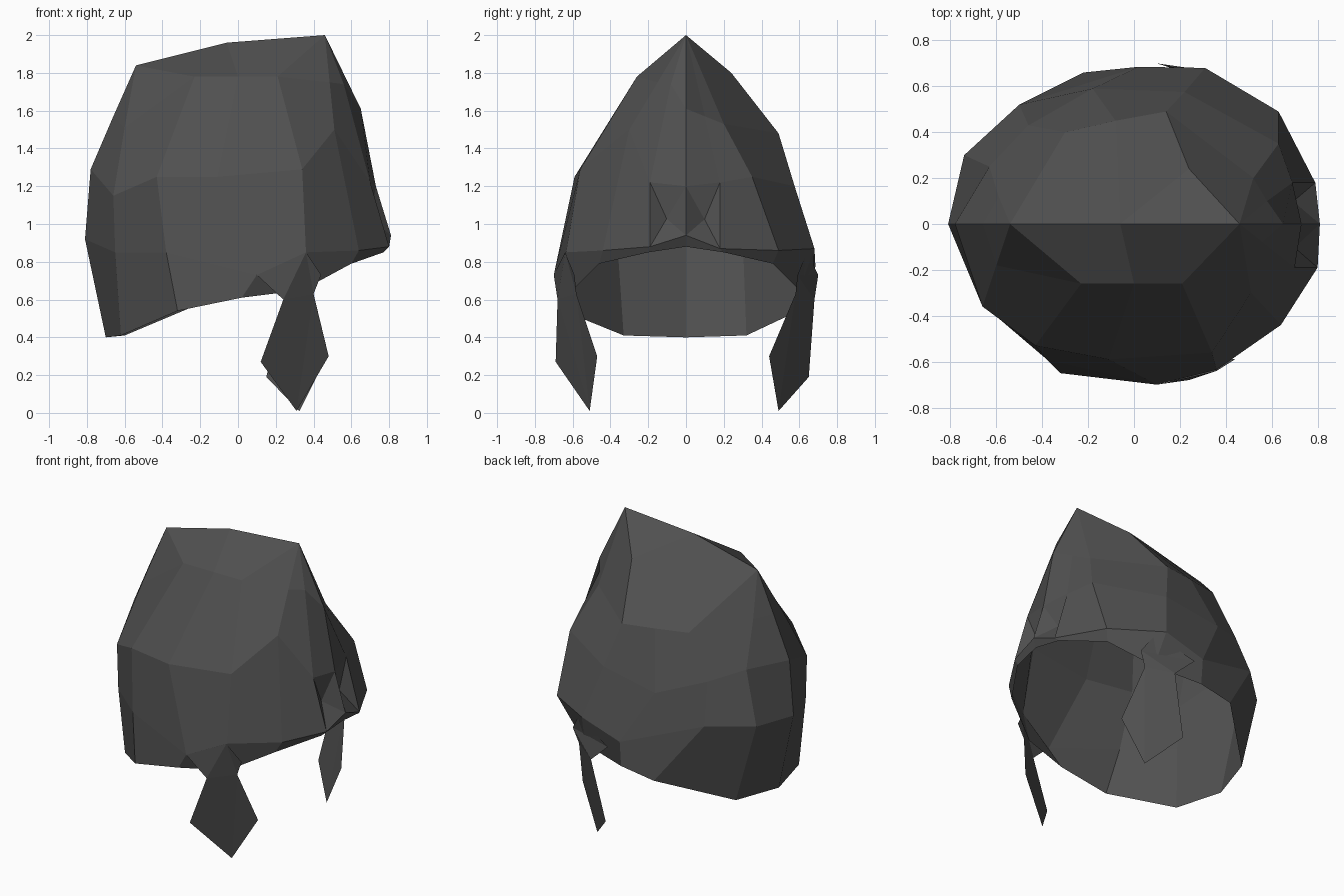
import bpy, bmesh
from mathutils import Vector

cube = bpy.data.objects.get("Cube")
if cube:
    bpy.data.objects.remove(cube, do_unlink=True)

cloth = bpy.data.materials.new("charcoal cloth")
cloth.use_nodes = True
tone = (0.08, 0.08, 0.08, 1)
cloth.diffuse_color = tone
cloth.node_tree.nodes["Principled BSDF"].inputs["Base Color"].default_value = tone
cloth.node_tree.nodes["Principled BSDF"].inputs["Roughness"].default_value = 0.9


def finish(name, bm):
    bmesh.ops.remove_doubles(bm, verts=bm.verts, dist=0.0005)
    bmesh.ops.recalc_face_normals(bm, faces=bm.faces)
    mesh = bpy.data.meshes.new(name)
    bm.to_mesh(mesh)
    bm.free()
    mesh.materials.append(cloth)
    bpy.context.collection.objects.link(bpy.data.objects.new(name, mesh))


def add_face(bm, points, side):
    bm.faces.new([bm.verts.new((x, y * side, z)) for x, y, z in points])


def loft(bm, rows, side):
    """Skin half-rings that run from the back to the face opening."""
    grid = [[bm.verts.new((x, y * side, z)) for x, y, z in row] for row in rows]
    for low, high in zip(grid, grid[1:]):
        for i in range(len(low) - 1):
            bm.faces.new((low[i], low[i + 1], high[i + 1], high[i]))


# Centre line shared by both halves
rim_back, belt_back, brow_back, upper_back = (-.70, 0, .40), (-.81, 0, .92), (-.78, 0, 1.29), (-.66, 0, 1.57)
rim_front, belt_front, brow_front, upper_front = (.79, 0, .88), (.81, 0, .94), (.73, 0, 1.20), (.65, 0, 1.61)
back, middle, peak = (-.54, 0, 1.84), (-.06, 0, 1.96), (.46, 0, 2)

# Right half of the hood: smooth side with a high flat shoulder
right_rows = (
    [rim_back, (-.62, .33, .41), (-.32, .65, .54), (.02, .67, .61),
     (.34, .60, .65), (.60, .46, .79), (.77, .20, .85), rim_front],
    [belt_back, (-.65, .36, .85), (-.38, .59, .85), (.10, .70, .73),
     (.36, .635, .85), (.64, .44, .86), (.80, .19, .88), belt_front],
    [brow_back, (-.66, .36, 1.15), (-.43, .53, 1.25), (-.11, .59, 1.25),
     (.34, .56, 1.29), (.51, .30, 1.50), (.70, .19, 1.22), brow_front],
    [upper_back, (-.60, .18, 1.51), (-.23, .26, 1.78), (0, .26, 1.78),
     (.21, .26, 1.78), (.485, .15, 1.75), (.56, .08, 1.74), upper_front],
    [back] * 3 + [middle] + [peak] * 4)

# Left half: a sloping pleat runs from the peak to the temple
pleat = (.24, .24, 1.80)
left_rows = (
    [rim_back, (-.60, .32, .41), (-.22, .66, .57), (.02, .67, .61),
     (.34, .60, .65), (.60, .46, .79), (.77, .20, .85), rim_front],
    [belt_back, (-.74, .30, .94), (-.50, .52, .96), (.02, .685, .78),
     (.31, .68, .87), (.63, .49, .86), (.79, .18, .87), belt_front],
    [brow_back, (-.63, .25, 1.28), (-.46, .43, 1.22), (-.18, .59, 1.13),
     (.22, .575, 1.20), (.63, .35, 1.25), (.69, .18, 1.22), brow_front],
    [upper_back, (-.59, .12, 1.56), (-.30, .40, 1.50), (-.08, .45, 1.49),
     (.14, .49, 1.48), (.52, .20, 1.53), (.58, .10, 1.57), upper_front],
    [back] * 3 + [middle, pleat] + [peak] * 3)

hood = bmesh.new()
loft(hood, right_rows, -1)
loft(hood, left_rows, 1)
add_face(hood, (middle, pleat, peak), 1)
bmesh.ops.remove_doubles(hood, verts=hood.verts, dist=0.0005)
bmesh.ops.dissolve_degenerate(hood, edges=hood.edges, dist=0.0005)

# Folded hollows at the front of the hood
front = [f for f in hood.faces
         if f.calc_center_median().x > .7 and .95 < f.calc_center_median().z < 1.2
         and abs(f.calc_center_median().y) < .15]
for v in bmesh.ops.poke(hood, faces=front)["verts"]:
    v.co += Vector((-.06, 0, -.03))
finish("hood", hood)

# Side straps: a gathered knot, a narrow neck and a pointed tail
knot = [(.10, .70, .73), (.36, .64, .85), (.44, .59, .73), (.40, .58, .63), (.24, .68, .60)]
neck = [(.24, .68, .60), (.40, .58, .63)]
right_tail = neck + [(.48, .47, .30), (.31, .51, .01), (.12, .69, .27)]
left_tail = neck + [(.47, .44, .30), (.325, .49, .01), (.15, .65, .19)]
for name, side, tail in (("right_strap", -1, right_tail), ("left_strap", 1, left_tail)):
    bm = bmesh.new()
    add_face(bm, knot, side)
    add_face(bm, tail, side)
    bmesh.ops.triangulate(bm, faces=bm.faces)
    finish(name, bm)
